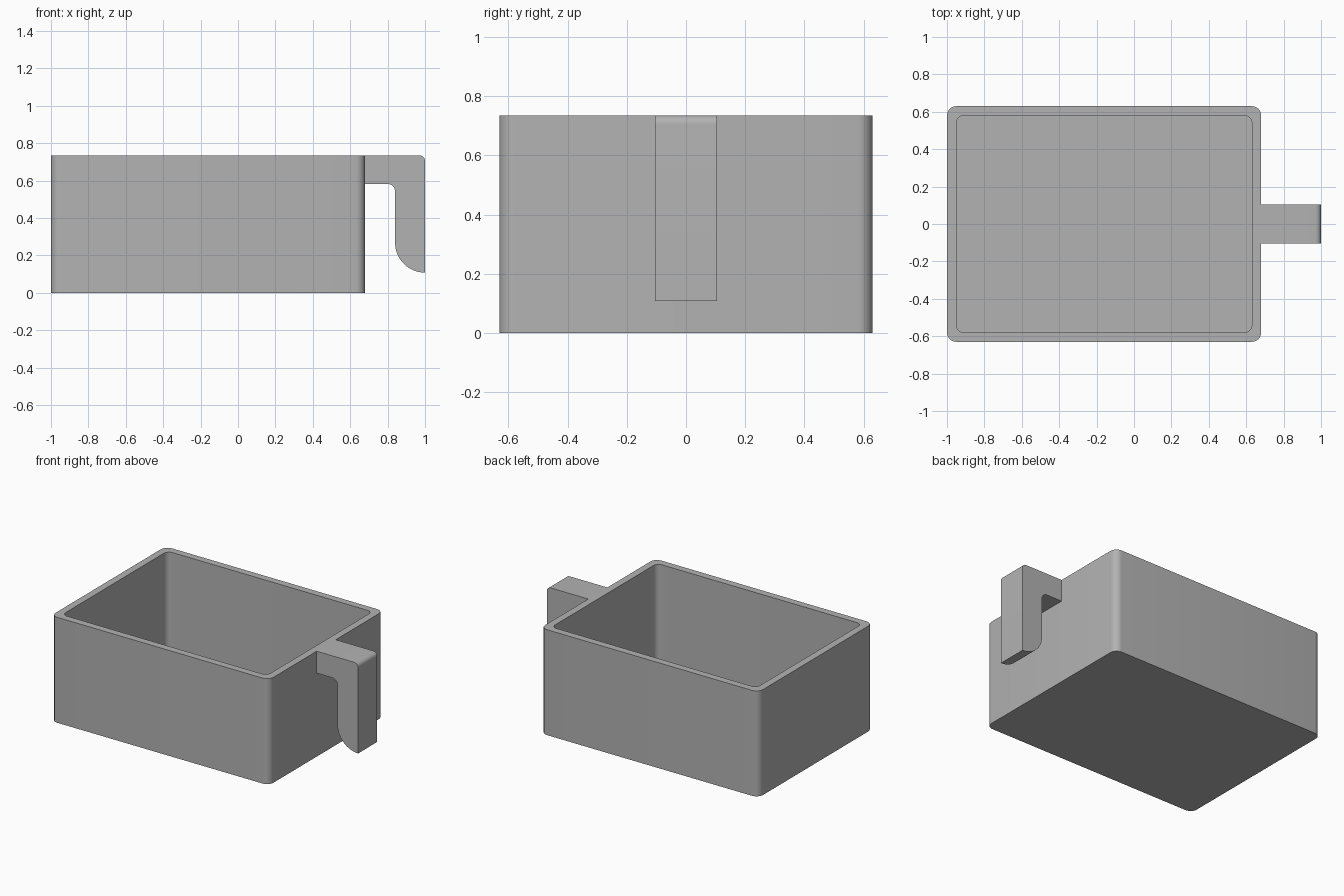
import bpy
import bmesh
from math import cos, sin, pi, radians

cube = bpy.data.objects.get("Cube")
if cube:
    bpy.data.objects.remove(cube, do_unlink=True)

grey = bpy.data.materials.new("plain grey")
grey.use_nodes = True
grey.diffuse_color = (0.45, 0.45, 0.45, 1)
grey.node_tree.nodes["Principled BSDF"].inputs["Base Color"].default_value = grey.diffuse_color

HEIGHT, WALL, FLOOR = 0.735, 0.05, 0.05
LEFT, RIGHT, DEPTH = -1.0, 0.68, 0.63


def arc(cx, cy, r, start, end, steps=8):
    """Points along an arc, angles in degrees."""
    angles = [radians(start + (end - start) * i / steps) for i in range(steps + 1)]
    return [(cx + r * cos(a), cy + r * sin(a)) for a in angles]


def rounded_rect(inset, r):
    """Outline of the tub, moved inward by inset."""
    x0, x1, y1 = LEFT + inset + r, RIGHT - inset - r, DEPTH - inset - r
    corners = [(x1, y1), (x0, y1), (x0, -y1), (x1, -y1)]
    return [p for i, (x, y) in enumerate(corners)
            for p in arc(x, y, r, 90 * i, 90 * i + 90)]


def finish(bm, name):
    bmesh.ops.recalc_face_normals(bm, faces=bm.faces)
    mesh = bpy.data.meshes.new(name)
    bm.to_mesh(mesh)
    bm.free()
    mesh.materials.append(grey)
    obj = bpy.data.objects.new(name, mesh)
    bpy.context.collection.objects.link(obj)
    bpy.ops.object.select_all(action="DESELECT")
    obj.select_set(True)
    bpy.context.view_layer.objects.active = obj
    bpy.ops.object.shade_smooth_by_angle(angle=radians(30))
    return obj


# Tub: outer wall, rim, inner wall and floor as one closed shell
bm = bmesh.new()
outer, inner = rounded_rect(0, 0.05), rounded_rect(WALL, 0.04)
levels = [(outer, 0), (outer, HEIGHT), (inner, HEIGHT), (inner, FLOOR)]
rings = [[bm.verts.new((x, y, z)) for x, y in ring] for ring, z in levels]
for a, b in zip(rings, rings[1:]):
    for i in range(len(a)):
        j = (i + 1) % len(a)
        bm.faces.new((a[i], a[j], b[j], b[i]))
bm.faces.new(rings[0])
bm.faces.new(rings[-1])
finish(bm, "tub")

# Hook handle: side profile extruded across the width
HALF = 0.105
profile = [(RIGHT, HEIGHT), (RIGHT, 0.582)]
profile += arc(0.80, 0.542, 0.04, 90, 0)            # inner fillet
profile += arc(1.0, 0.268, 0.16, 180, 270, 16)      # curved tip
profile += arc(0.97, HEIGHT - 0.03, 0.03, 0, 90)    # rounded top edge
bm = bmesh.new()
side = bm.faces.new([bm.verts.new((x, -HALF, z)) for x, z in profile])
new = bmesh.ops.extrude_face_region(bm, geom=[side], use_keep_orig=True)["geom"]
moved = [v for v in new if isinstance(v, bmesh.types.BMVert)]
bmesh.ops.translate(bm, verts=moved, vec=(0, 2 * HALF, 0))
finish(bm, "hook_handle")
